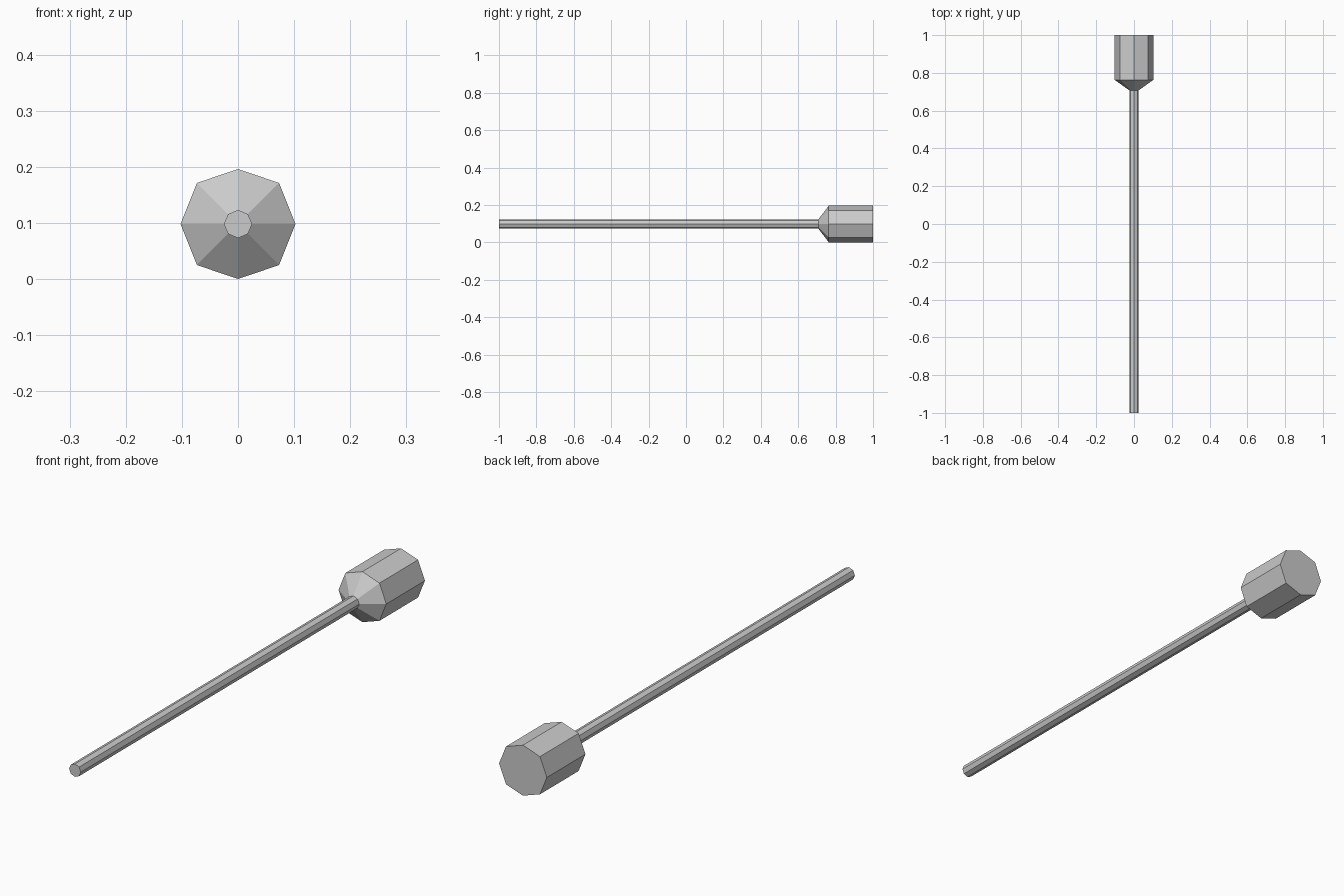
import bpy, bmesh
from math import cos, sin, pi

if "Cube" in bpy.data.objects:
    bpy.data.objects.remove(bpy.data.objects["Cube"])

SIDES = 8
CENTRE_Z = 0.098


def ring(bm, y, r, rx=None, rz=None):
    """Octagonal ring around the y axis; rx / rz flatten its side and top corners."""
    verts = []
    for i in range(SIDES):
        a = 2 * pi * i / SIDES
        ex = (rx or r) if i % 4 == 0 else r
        ez = (rz or r) if i % 4 == 2 else r
        verts.append(bm.verts.new((ex * cos(a), y, CENTRE_Z + ez * sin(a))))
    return verts


def lathe(name, rings):
    """Join consecutive rings and cap both ends."""
    bm = bmesh.new()
    loops = [ring(bm, *spec) for spec in rings]
    for a, b in zip(loops, loops[1:]):
        for i in range(SIDES):
            j = (i + 1) % SIDES
            bm.faces.new((a[i], a[j], b[j], b[i]))
    bm.faces.new(loops[0])
    bm.faces.new(loops[-1])
    bmesh.ops.recalc_face_normals(bm, faces=bm.faces)
    mesh = bpy.data.meshes.new(name)
    bm.to_mesh(mesh)
    bm.free()
    obj = bpy.data.objects.new(name, mesh)
    bpy.context.collection.objects.link(obj)
    return obj


# Long thin shaft, cone shoulder and chunky octagonal head in one turned profile
lathe("shaft_and_head", [
    (-1.0, 0.025),
    (0.708, 0.025),
    (0.763, 0.1035, 0.1025, 0.098),
    (1.0, 0.1035, 0.1025, 0.098),
])
